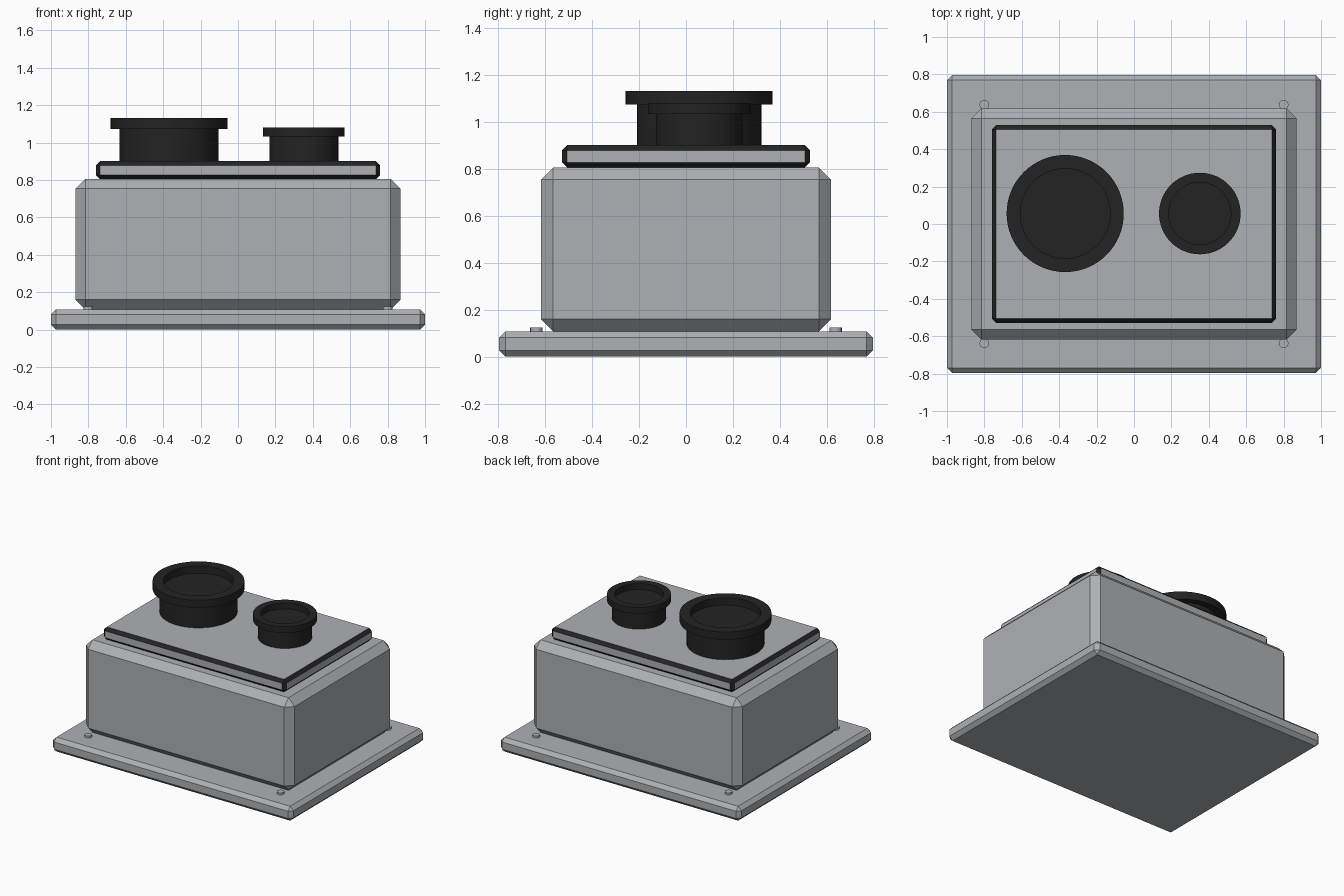
import bpy, bmesh, math

if "Cube" in bpy.data.objects:
    bpy.data.objects.remove(bpy.data.objects["Cube"])


def material(name, rgb):
    m = bpy.data.materials.new(name)
    m.diffuse_color = (*rgb, 1)
    m.use_nodes = True
    m.node_tree.nodes["Principled BSDF"].inputs["Base Color"].default_value = m.diffuse_color
    return m


GREY = material("cool_grey", (0.42, 0.435, 0.455))
BLACK = material("soft_black", (0.017, 0.017, 0.017))


def finish(name, bm, mats):
    bmesh.ops.recalc_face_normals(bm, faces=bm.faces)
    me = bpy.data.meshes.new(name)
    bm.to_mesh(me)
    bm.free()
    for m in mats:
        me.materials.append(m)
    ob = bpy.data.objects.new(name, me)
    bpy.context.collection.objects.link(ob)
    return ob


def chamfered_box(name, hx, hy, z0, z1, chamfer, mats):
    """Box with single-segment chamfers; the last material colours the chamfers."""
    bm = bmesh.new()
    bmesh.ops.create_cube(bm, size=1)
    for v in bm.verts:
        v.co = (v.co.x * 2 * hx, v.co.y * 2 * hy, (z0 + z1) / 2 + v.co.z * (z1 - z0))
    ob = finish(name, bm, mats)
    bev = ob.modifiers.new("chamfer", 'BEVEL')
    bev.width = chamfer
    bev.segments = 1
    bev.limit_method = 'NONE'
    bev.material = len(mats) - 1
    return ob


def lathe(name, x, y, profile, sides, mat):
    """Turn an (r, z) profile, which starts and ends on the axis, around z."""
    bm = bmesh.new()
    vs = [bm.verts.new((r, 0, z)) for r, z in profile]
    es = [bm.edges.new(p) for p in zip(vs, vs[1:])]
    bmesh.ops.spin(bm, geom=vs + es, cent=(0, 0, 0), axis=(0, 0, 1),
                   angle=2 * math.pi, steps=sides, use_duplicate=False)
    bmesh.ops.remove_doubles(bm, verts=bm.verts, dist=1e-5)
    bmesh.ops.translate(bm, verts=bm.verts, vec=(x, y, 0))
    ob = finish(name, bm, [mat])
    bpy.ops.object.select_all(action='DESELECT')
    ob.select_set(True)
    bpy.context.view_layer.objects.active = ob
    bpy.ops.object.shade_smooth_by_angle(angle=math.radians(30))
    return ob


# Stacked housing: plate, body, and lid with black trimmed edges
chamfered_box("base_plate", 1.0, 0.796, 0, 0.108, 0.027, [GREY])
chamfered_box("body", 0.868, 0.617, 0.108, 0.805, 0.052, [GREY])
chamfered_box("lid", 0.76, 0.528, 0.805, 0.90, 0.022, [GREY, BLACK])


# Flanged ports with a recessed top
def port(name, x, r_neck, r_flange, r_in, z_flange, z_top, depth):
    lathe(name, x, 0.056, [(0, 0.89), (r_neck, 0.89), (r_neck, z_flange),
                           (r_flange, z_flange), (r_flange, z_top), (r_in, z_top),
                           (r_in, z_top - depth), (0, z_top - depth)], 64, BLACK)


port("large_port", -0.368, 0.265, 0.313, 0.24, 1.073, 1.131, 0.055)
port("small_port", 0.352, 0.184, 0.218, 0.166, 1.032, 1.08, 0.045)

# Corner screws on the base plate
for sx in (-1, 1):
    for sy in (-1, 1):
        side = ("front" if sy < 0 else "back") + ("_left" if sx < 0 else "_right")
        lathe("screw_" + side, sx * 0.80, sy * 0.637,
              [(0, 0.10), (0.026, 0.10), (0.026, 0.124), (0, 0.124)], 16, GREY)
